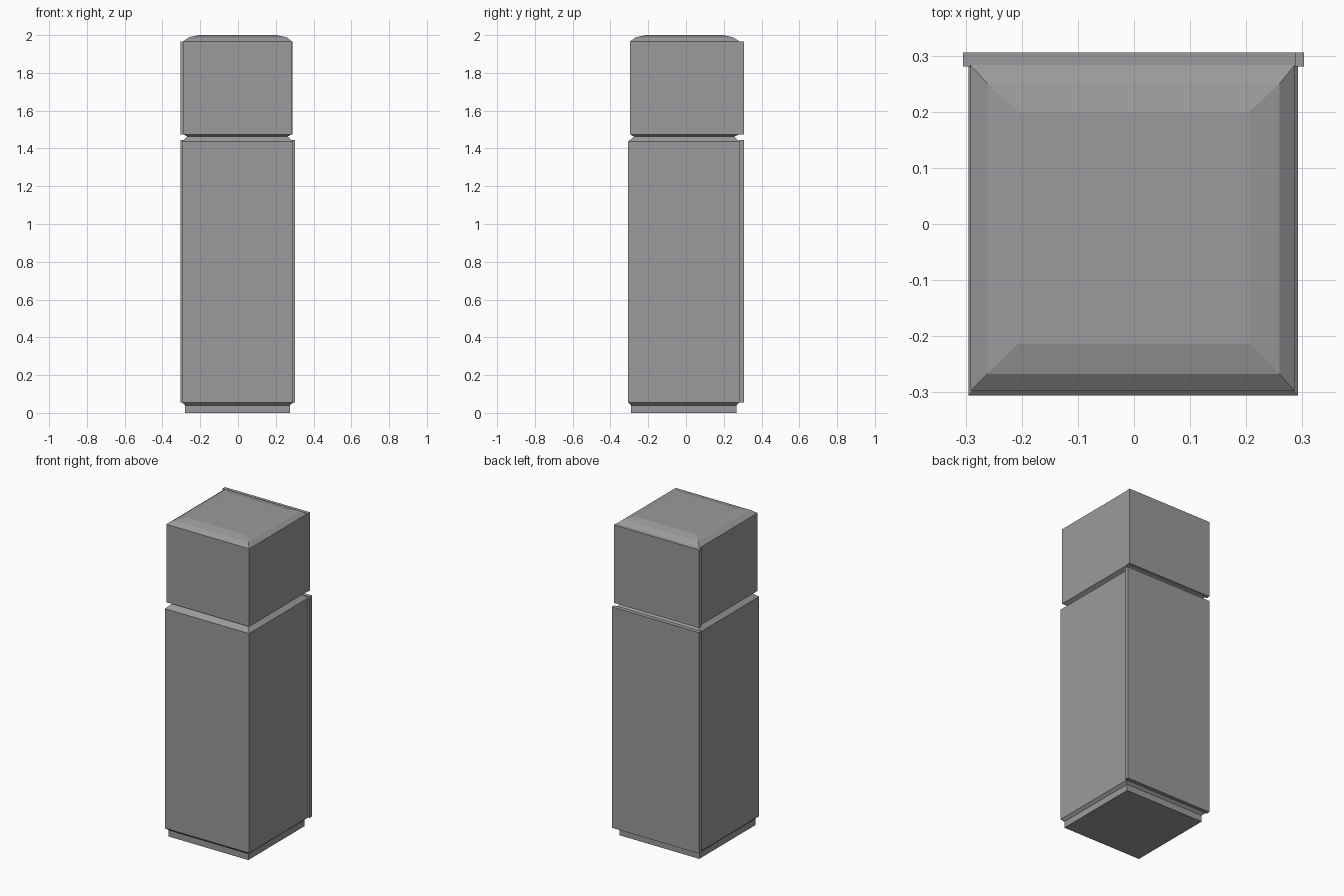
import bpy, bmesh

if "Cube" in bpy.data.objects:
    bpy.data.objects.remove(bpy.data.objects["Cube"])

stone = bpy.data.materials.new("warm grey")
stone.diffuse_color = (0.33, 0.32, 0.335, 1)
stone.use_nodes = True
stone.node_tree.nodes["Principled BSDF"].inputs["Base Color"].default_value = stone.diffuse_color


def loft(name, rings):
    """Stack rectangles (z, x0, x1, y0, y1) into one closed solid."""
    bm = bmesh.new()
    loops = [[bm.verts.new(p) for p in
              ((x0, y0, z), (x1, y0, z), (x1, y1, z), (x0, y1, z))]
             for z, x0, x1, y0, y1 in rings]
    for a, b in zip(loops, loops[1:]):
        for i in range(4):
            j = (i + 1) % 4
            bm.faces.new((a[i], a[j], b[j], b[i]))
    bm.faces.new(loops[0][::-1])
    bm.faces.new(loops[-1])
    bmesh.ops.recalc_face_normals(bm, faces=bm.faces)
    mesh = bpy.data.meshes.new(name)
    bm.to_mesh(mesh)
    bm.free()
    mesh.materials.append(stone)
    ob = bpy.data.objects.new(name, mesh)
    bpy.context.collection.objects.link(ob)
    return ob


# Main pillar: foot, shaft, neck groove, head block and stepped bevel cap
loft("pillar", [
    (0.0, -0.28, 0.275, -0.29, 0.267),
    (0.04, -0.28, 0.275, -0.29, 0.267),
    (0.055, -0.295, 0.292, -0.306, 0.283),
    (1.437, -0.295, 0.292, -0.306, 0.283),
    (1.463, -0.268, 0.262, -0.275, 0.256),
    (1.475, -0.291, 0.286, -0.297, 0.283),
    (1.966, -0.291, 0.286, -0.297, 0.283),
    (1.988, -0.261, 0.259, -0.267, 0.25),
    (2.0, -0.207, 0.206, -0.214, 0.2),
])

# Thin slabs covering the back of the shaft and the head
for name, z0, z1, x1 in (("shaft_back_slab", 0.055, 1.446, 0.303),
                         ("head_back_slab", 1.475, 1.966, 0.289)):
    loft(name, [(z, -0.305, x1, 0.281, 0.306) for z in (z0, z1)])
